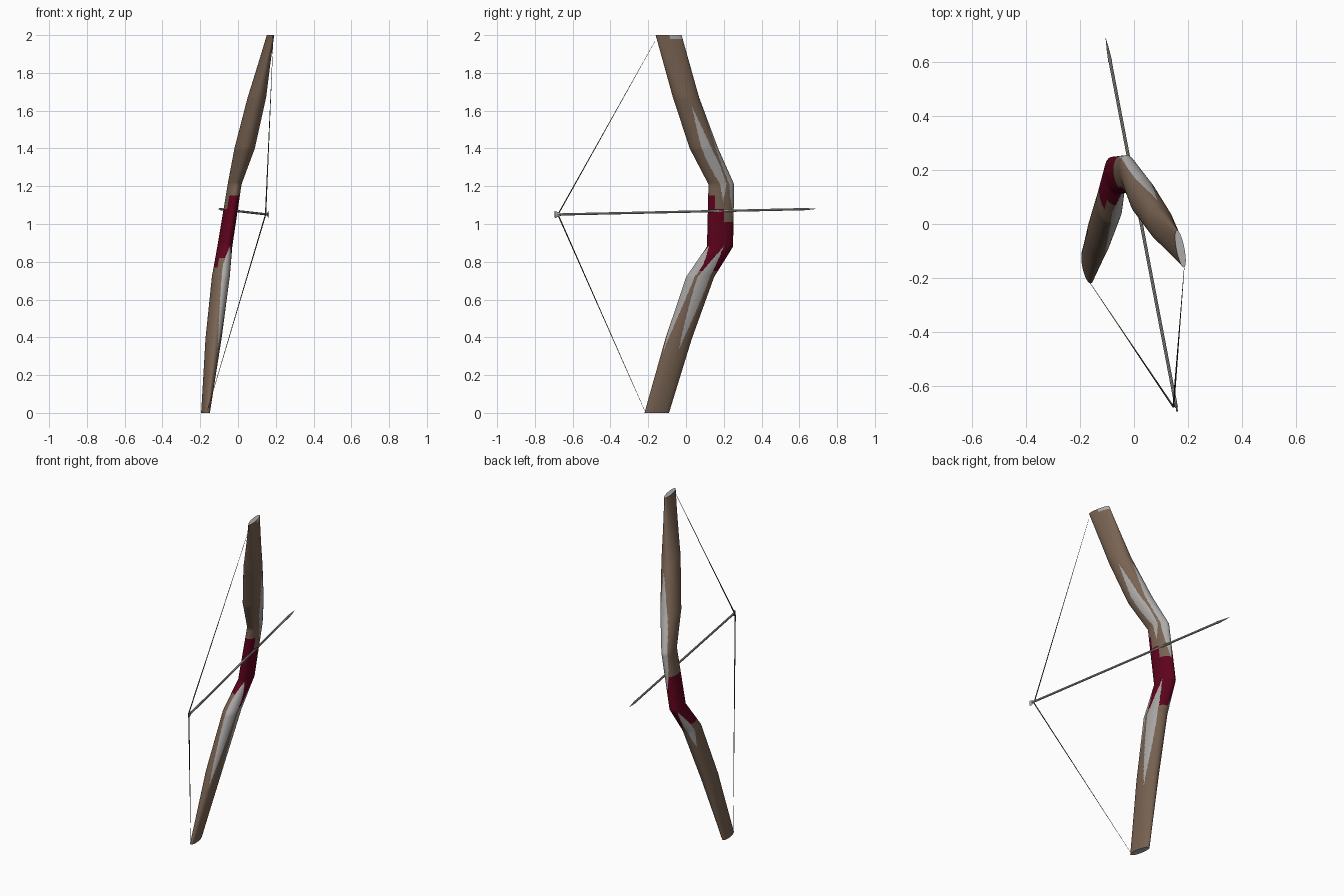
import bpy, bmesh, math
from mathutils import Vector

if "Cube" in bpy.data.objects:
    bpy.data.objects.remove(bpy.data.objects["Cube"])


def mat(name, r, g, b):
    m = bpy.data.materials.new(name)
    m.diffuse_color = (r, g, b, 1)
    m.use_nodes = True
    m.node_tree.nodes["Principled BSDF"].inputs["Base Color"].default_value = m.diffuse_color
    return m


WOOD = mat("brown_wood", .19, .125, .085)
GRIP = mat("dark_red_wrap", .115, .001, .012)
GREY = mat("light_grey", .42, .41, .40)
CORD = mat("dark_cord", .08, .075, .07)


def finish(name, bm, mats):
    bmesh.ops.recalc_face_normals(bm, faces=bm.faces[:])
    me = bpy.data.meshes.new(name)
    bm.to_mesh(me)
    bm.free()
    for m in mats:
        me.materials.append(m)
    ob = bpy.data.objects.new(name, me)
    bpy.context.collection.objects.link(ob)
    bpy.ops.object.select_all(action='DESELECT')
    ob.select_set(True)
    bpy.context.view_layer.objects.active = ob
    bpy.ops.object.shade_smooth_by_angle(angle=math.radians(40))
    return ob


def bridge(bm, rings):
    n = len(rings[0])
    for a, b in zip(rings, rings[1:]):
        for i in range(n):
            j = (i + 1) % n
            bm.faces.new((a[i], a[j], b[j], b[i]))
    bm.faces.new(rings[0][::-1])
    bm.faces.new(rings[-1])


def rod(name, path, m, sides=8, flat=1.0):
    """Tube through (point, radius) stations; flat narrows it sideways."""
    bm = bmesh.new()
    d = (Vector(path[-1][0]) - Vector(path[0][0])).normalized()
    q = d.to_track_quat('Z', 'Y')
    rings = []
    for p, r in path:
        rings.append([bm.verts.new(Vector(p) + q @ Vector((flat * r * math.cos(a), r * math.sin(a), 0)))
                      for a in (i * math.tau / sides for i in range(sides))])
    bridge(bm, rings)
    return finish(name, bm, [m])


# Bow stave: oval sections (z, centre x, centre y, half thickness, half depth)
SECT = [(0, -.172, -.155, .020, .066), (.39, -.130, -.040, .041, .071),
        (.72, -.091, .075, .046, .075), (.88, -.070, .180, .038, .070),
        (1.21, -.018, .187, .035, .069), (1.40, .035, .095, .053, .076),
        (1.67, .100, .000, .048, .070), (2.0, .172, -.092, .015, .070)]
TURN = math.radians(11)
U = Vector((math.cos(TURN), math.sin(TURN), 0))
V = Vector((-math.sin(TURN), math.cos(TURN), 0))
# Worn patches: (angle, half angle, lowest z, widest z, highest z)
WORN = [(4, 24, 1.12, 1.32, 1.62), (76, 42, 1.0, 1.2, 1.62), (10, 27, .34, .70, .88),
        (-66, 38, .32, .78, .885), (124, 26, .62, .76, .87)]


def section(z):
    for a, b in zip(SECT, SECT[1:]):
        if z <= b[0] + 1e-6:
            f = (z - a[0]) / (b[0] - a[0])
            return [p + (q - p) * f for p, q in zip(a, b)]


def stave_colour(ang, z):
    ang = (ang + 180) % 360 - 180
    if z > 1.975 and 0 < ang < 85:      # worn rim of the upper tip
        return 2
    for a, ha, lo, mid, hi in WORN:
        t = (z - mid) / ((hi - mid) if z > mid else (mid - lo))
        diff = (ang - a + 180) % 360 - 180
        if abs(t) < 1 and abs(diff) < ha * (1 - abs(t) ** 1.5):
            return 2
    # the wrap ends are stepped round the stave
    front = -140 < ang < -35
    top = 1.15 if front else 1.01 if 8 < ang < 70 else 1.085
    low = .82 if front else .75 if abs(ang) < 90 else .77
    return 1 if low < z < top else 0


N = 128
levels = []
for a, b in zip(SECT, SECT[1:]):
    k = max(1, round((b[0] - a[0]) / .01))
    levels += [a[0] + (b[0] - a[0]) * i / k for i in range(k)]
levels.append(2.0)
bm = bmesh.new()
rings = []
for z in levels:
    _, cx, cy, t, w = section(z)
    rings.append([bm.verts.new(Vector((cx, cy, z)) + U * t * math.cos(a) + V * w * math.sin(a))
                  for a in (i * math.tau / N for i in range(N))])
bridge(bm, rings)
for i, f in enumerate(bm.faces):
    row, col = divmod(i, N)
    if len(f.verts) > 4:
        f.material_index = 2          # end caps
    else:
        zc = (levels[row] + levels[row + 1]) / 2
        f.material_index = stave_colour((col + .5) * 360 / N, zc)
finish("bow_stave", bm, [WOOD, GRIP, GREY])

# Drawn string, two halves that thin out towards the tips
NOCK = Vector((.146, -.678, 1.05))
for name, tip in (("lower_string", (-.163, -.218, .01)), ("upper_string", (.186, -.163, 1.97))):
    rod(name, [(NOCK, .0035), (tip, .0008)], CORD, 6)

# Arrow shaft with a slim point
TAIL, TIP = Vector((.160, -.695, 1.05)), Vector((-.105, .690, 1.08))


def along(f):
    return TAIL.lerp(TIP, f)


rod("arrow_shaft", [(along(.01), .006), (along(.94), .006)], GREY)
rod("arrow_point", [(along(.935), .0075), (along(.97), .0045), (TIP, .0005)], GREY)

# Thin upright flare at the tail of the arrow
rod("arrow_tail", [(along(0), .019), (along(.025), .006)], GREY, flat=.2)
